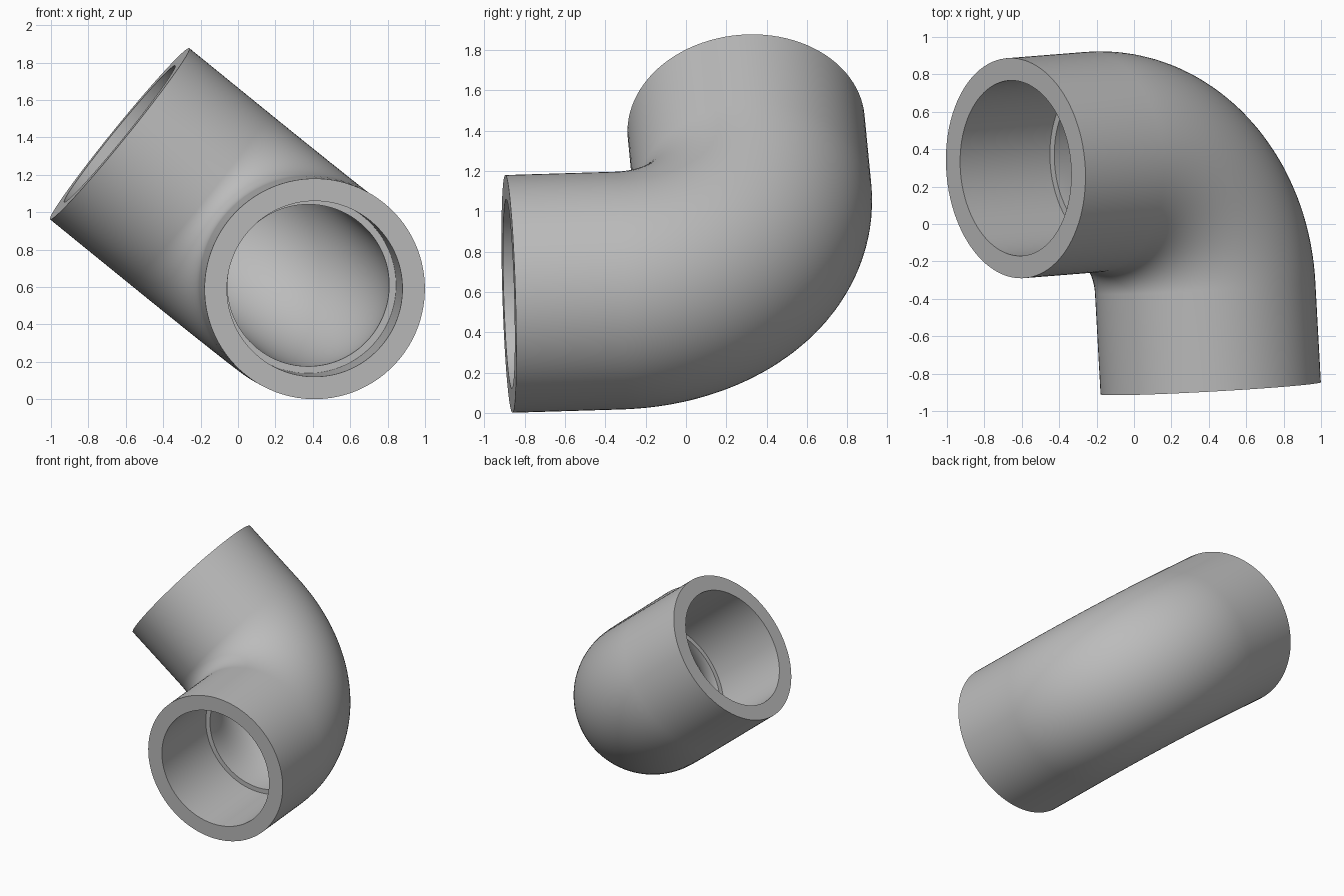
import bpy, bmesh
from math import sin, cos, pi
from mathutils import Vector

cube = bpy.data.objects.get("Cube")
if cube:
    bpy.data.objects.remove(cube, do_unlink=True)

# Frame of the elbow: corner where both axes meet, and the two opening directions
corner = Vector((0.341, 0.376, 0.628))
u = Vector((0.055, -0.998, -0.030)).normalized()
v = Vector((-0.775, -0.060, 0.630))
v = (v - u * v.dot(u)).normalized()
w = u.cross(v)

LENGTH = 1.257      # corner to each opening
OUTER_R = 0.59
SOCKET_R = 0.47
BORE_R = 0.433
SOCKET_DEPTH = 0.62
OUTER_BEND = 0.717
BORE_BEND = LENGTH - SOCKET_DEPTH
SIDES = 96
ARC_STEPS = 40


def arc_station(bend, t, radius):
    """Ring centre, in-plane radial direction and radius at bend angle t."""
    centre = corner + u * bend * (1 - sin(t)) + v * bend * (1 - cos(t))
    return centre, u * sin(t) + v * cos(t), radius


def arc(bend, radius):
    return [arc_station(bend, pi / 2 * i / ARC_STEPS, radius)
            for i in range(ARC_STEPS + 1)]


def first_end(distance, radius):
    return corner + u * distance, v, radius


def second_end(distance, radius):
    return corner + v * distance, u, radius


# Closed wall section: along the outside, then back through sockets and bore
stations = [first_end(LENGTH, OUTER_R)] + arc(OUTER_BEND, OUTER_R)
stations += [second_end(LENGTH, OUTER_R), second_end(LENGTH, SOCKET_R),
             second_end(BORE_BEND, SOCKET_R)]
stations += arc(BORE_BEND, BORE_R)[::-1]
stations += [first_end(BORE_BEND, SOCKET_R), first_end(LENGTH, SOCKET_R)]

bm = bmesh.new()
rings = []
for centre, radial, radius in stations:
    ring = []
    for k in range(SIDES):
        a = 2 * pi * k / SIDES
        ring.append(bm.verts.new(centre + (radial * cos(a) + w * sin(a)) * radius))
    rings.append(ring)
for i, ring in enumerate(rings):
    following = rings[(i + 1) % len(rings)]
    for k in range(SIDES):
        n = (k + 1) % SIDES
        bm.faces.new((ring[k], ring[n], following[n], following[k]))
bmesh.ops.recalc_face_normals(bm, faces=bm.faces[:])

mesh = bpy.data.meshes.new("pipe_elbow")
bm.to_mesh(mesh)
bm.free()
elbow = bpy.data.objects.new("pipe_elbow", mesh)
bpy.context.collection.objects.link(elbow)

# Plain grey plastic
grey = (0.5, 0.5, 0.5, 1.0)
material = bpy.data.materials.new("plain grey")
material.use_nodes = True
material.diffuse_color = grey
for node in material.node_tree.nodes:
    if node.type == 'BSDF_PRINCIPLED':
        node.inputs["Base Color"].default_value = grey
mesh.materials.append(material)

# Smooth walls with crisp rims and socket steps
for other in bpy.context.selected_objects:
    other.select_set(False)
elbow.select_set(True)
bpy.context.view_layer.objects.active = elbow
bpy.ops.object.shade_smooth_by_angle(angle=pi / 6)
